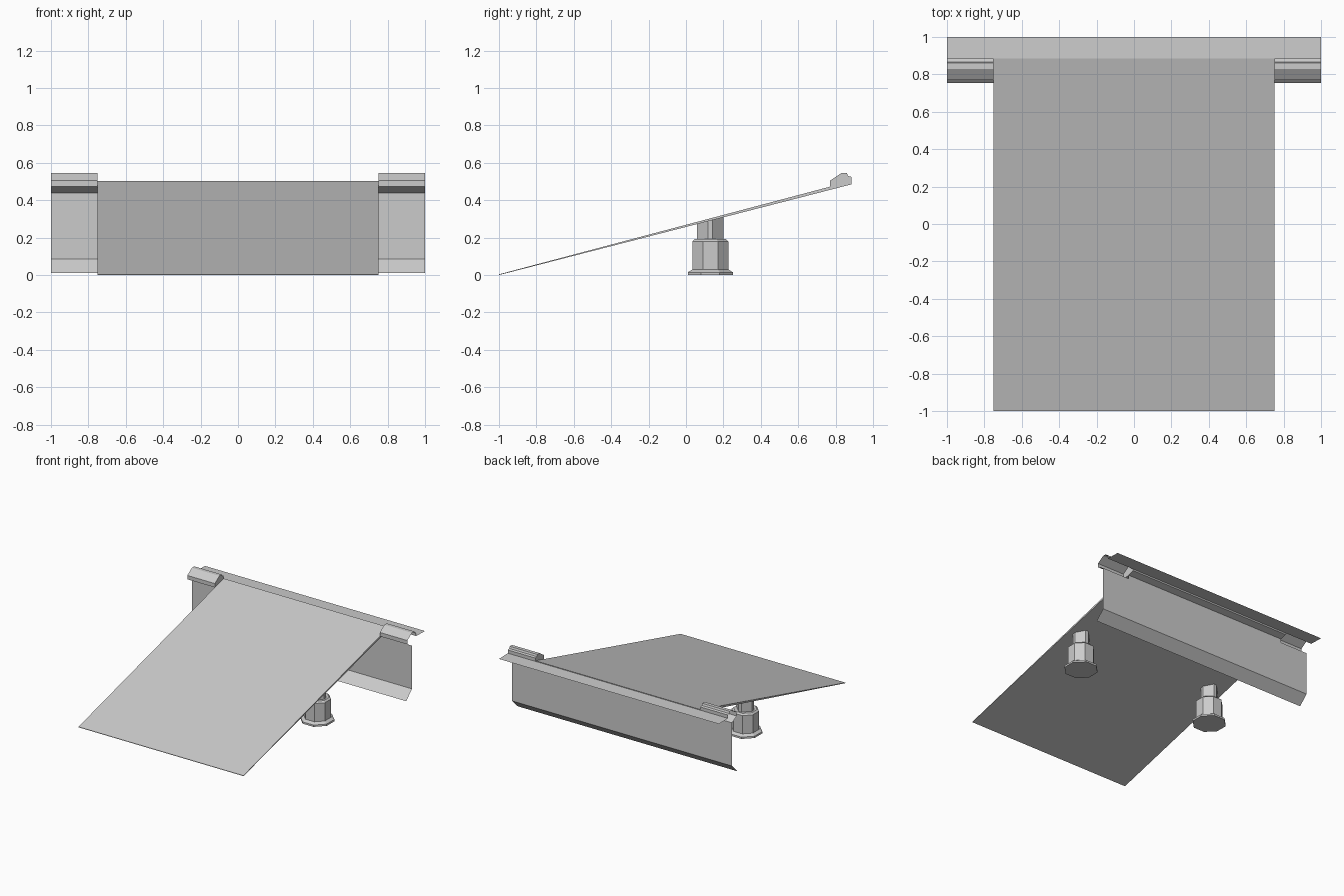
import bpy, math

if "Cube" in bpy.data.objects:
    bpy.data.objects.remove(bpy.data.objects["Cube"])


def make(name, verts, faces):
    me = bpy.data.meshes.new(name)
    me.from_pydata(verts, [], faces)
    me.update()
    ob = bpy.data.objects.new(name, me)
    bpy.context.collection.objects.link(ob)
    return ob


def strip(name, profile, x0, x1):
    """Thin sheet: open (y, z) profile swept along x."""
    n = len(profile)
    verts = [(x, y, z) for x in (x0, x1) for y, z in profile]
    faces = [(i + n, i + n + 1, i + 1, i) for i in range(n - 1)]
    return make(name, verts, faces)


def loft(name, rings):
    """Closed solid through rings of equal vertex count."""
    n = len(rings[0])
    verts = [v for r in rings for v in r]
    faces = [(k * n + i, k * n + (i + 1) % n, (k + 1) * n + (i + 1) % n, (k + 1) * n + i)
             for k in range(len(rings) - 1) for i in range(n)]
    faces.append(tuple(reversed(range(n))))
    faces.append(tuple(range(len(verts) - n, len(verts))))
    return make(name, verts, faces)


def octagon(cx, cy, half, z):
    r = half / math.cos(math.pi / 8)
    return [(cx + r * math.cos(math.pi / 8 + i * math.pi / 4),
             cy + r * math.sin(math.pi / 8 + i * math.pi / 4), z) for i in range(8)]


# Sloping ramp board, slightly wedge-shaped
loft("ramp_board", [[(x, -1, 0), (x, 0.885, 0.485), (x, 0.885, 0.503), (x, -1, 0.004)]
                    for x in (-0.75, 0.75)])

# Folded sheet at the back: wall with forward foot flare, and rear lip
strip("back_wall", [(0.755, 0.012), (0.83, 0.085), (0.83, 0.44)], -1, 1)
strip("back_wall_top", [(0.83, 0.44), (0.83, 0.47)], -0.75, 0.75)
strip("rear_lip", [(0.885, 0.498), (1.0, 0.495)], -1, 1)

# Hollow folded rails either side of the ramp, closed on the inner end
rail = [(0.83, 0.44), (0.77, 0.473), (0.77, 0.505), (0.83, 0.545),
        (0.86, 0.545), (0.866, 0.53), (0.885, 0.525), (0.885, 0.498)]
for side, s in (("left", -1), ("right", 1)):
    strip(side + "_rail", rail, min(s, s * 0.75), max(s, s * 0.75))
    cap = rail[1:-1] + [(0.885, 0.485)]
    make(side + "_rail_cap", [(s * 0.75, y, z) for y, z in cap], [tuple(range(len(cap)))])

# Support feet: octagonal base and body, chamfered square post up to the ramp
CY = 0.13
post = [(0.07, -0.013), (0.07, 0.013), (0.013, 0.07), (-0.013, 0.07),
        (-0.07, 0.013), (-0.07, -0.013), (-0.013, -0.07), (0.013, -0.07)]
for side, s in (("left", -1), ("right", 1)):
    cx = s * 0.63
    loft(side + "_foot", [octagon(cx, CY, h, z) for h, z in
                          ((0.12, 0), (0.12, 0.015), (0.096, 0.03),
                           (0.096, 0.18), (0.083, 0.192))])
    loft(side + "_post", [
        [(cx + x, CY + y, 0.185) for x, y in post],
        [(cx + x, CY + y, (CY + y + 1) * 0.2595) for x, y in post]])
